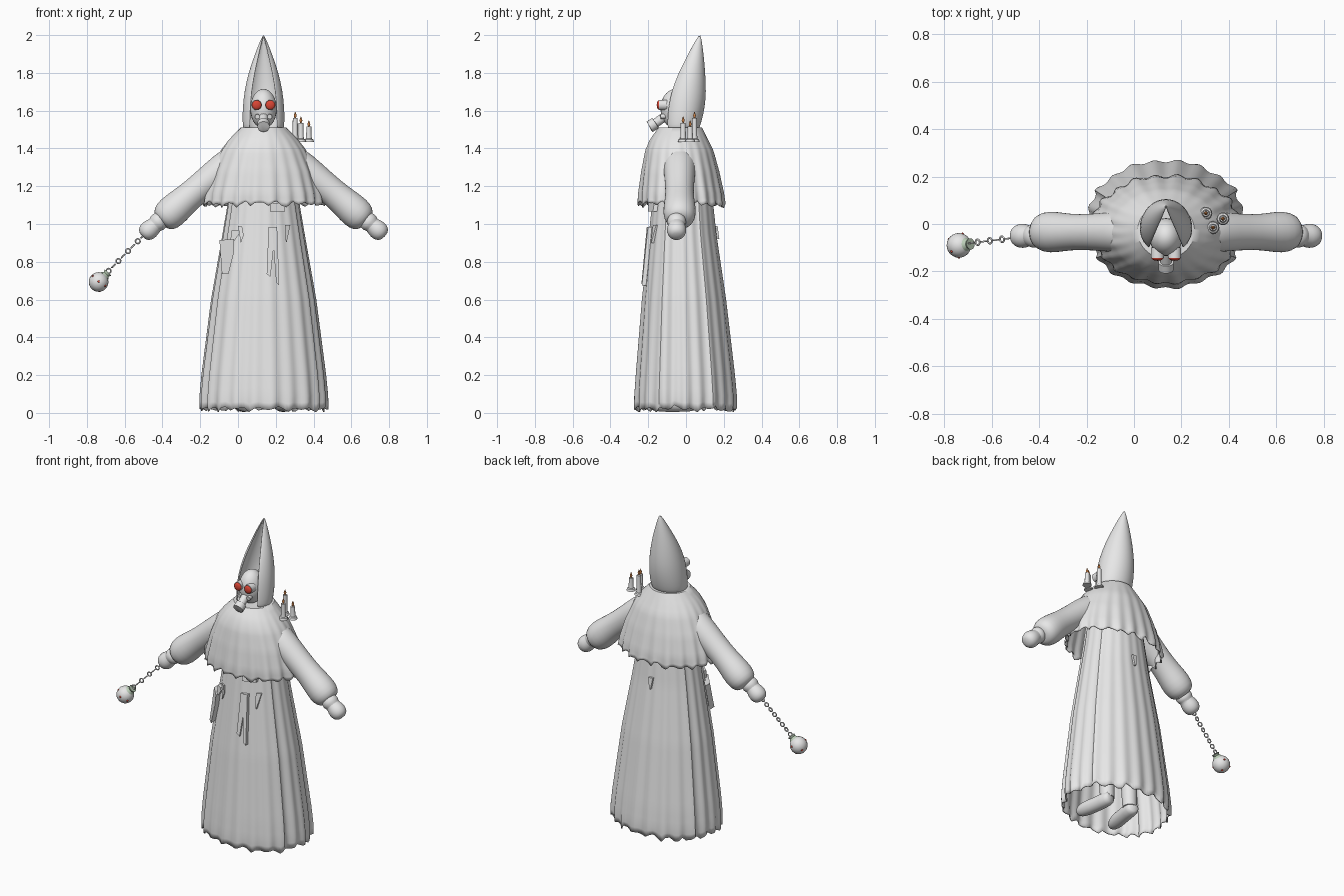
import bpy, bmesh, math, random
from mathutils import Vector, Matrix

if "Cube" in bpy.data.objects:
    bpy.data.objects.remove(bpy.data.objects["Cube"])

random.seed(4)
CX = 0.135          # centre line of the figure


def mat(name, col):
    m = bpy.data.materials.new(name)
    m.diffuse_color = (*col, 1)
    m.use_nodes = True
    m.node_tree.nodes["Principled BSDF"].inputs["Base Color"].default_value = m.diffuse_color
    return m


GREY = mat("pale grey", (0.8, 0.8, 0.8))
RED = mat("lens red", (0.7, 0.06, 0.035))
ORANGE = mat("flame orange", (0.65, 0.24, 0.07))
GREEN = mat("dull green", (0.5, 0.62, 0.48))


def finish(bm, name, m=GREY, angle=40, thick=0, sub=0):
    bmesh.ops.recalc_face_normals(bm, faces=bm.faces)
    me = bpy.data.meshes.new(name)
    bm.to_mesh(me)
    bm.free()
    ob = bpy.data.objects.new(name, me)
    bpy.context.collection.objects.link(ob)
    me.materials.append(m)
    if thick:
        s = ob.modifiers.new("thickness", 'SOLIDIFY')
        s.thickness, s.offset = thick, -1
    if sub:
        ob.modifiers.new("smooth", 'SUBSURF').render_levels = sub
        ob.modifiers["smooth"].levels = sub
    bpy.ops.object.select_all(action='DESELECT')
    ob.select_set(True)
    bpy.context.view_layer.objects.active = ob
    bpy.ops.object.shade_smooth_by_angle(angle=math.radians(angle))
    return ob


def skin(rings, name, closed=True, cap=(0, 0), **kw):
    """Bridge a list of rings of points into a surface."""
    bm = bmesh.new()
    vs = [[bm.verts.new(p) for p in r] for r in rings]
    n = len(vs[0])
    for a, b in zip(vs, vs[1:]):
        for i in range(n if closed else n - 1):
            j = (i + 1) % n
            bm.faces.new((a[i], a[j], b[j], b[i]))
    for end, flag in zip((vs[0], vs[-1]), cap):
        if flag:
            bm.faces.new(end)
    return finish(bm, name, **kw)


def ball(name, loc, scale, m=GREY):
    bm = bmesh.new()
    bmesh.ops.create_uvsphere(bm, u_segments=24, v_segments=14, radius=1)
    bm.transform(Matrix.Translation(loc) @ Matrix.Diagonal((*scale, 1)))
    return finish(bm, name, m)


def tube(name, pts, sides=20, **kw):
    """Round tube through (x, y, z, radius) points."""
    ps = [Vector(p[:3]) for p in pts]
    rings = []
    for i, p in enumerate(ps):
        t = (ps[min(i + 1, len(ps) - 1)] - ps[max(i - 1, 0)]).normalized()
        u = t.cross(Vector((0.01, 1, 0.02))).normalized()
        v = t.cross(u)
        rings.append([p + pts[i][3] * (math.cos(a) * u + math.sin(a) * v)
                      for a in (2 * math.pi * k / sides for k in range(sides))])
    return skin(rings, name, cap=(1, 1), **kw)


def lerp_rows(rows, z):
    """Interpolate (z, values...) rows sorted downward."""
    for a, b in zip(rows, rows[1:]):
        if a[0] >= z >= b[0]:
            t = (a[0] - z) / (a[0] - b[0])
            return [p + (q - p) * t for p, q in zip(a, b)]
    return rows[-1] if z < rows[-1][0] else rows[0]


def cloth(name, rows, steps, folds, panel=0.0, ragged=0.02, cap=(0, 0)):
    """Folded elliptical drape; rows are (z, half width, front y, back y, fold depth)."""
    n = 160
    tear = [random.uniform(0, ragged) + ragged * 0.6 * math.sin(folds * 2 * math.pi * i / n)
            for i in range(0, n, 2)]
    rings = []
    for s in range(steps + 1):
        z0 = rows[0][0] + (rows[-1][0] - rows[0][0]) * s / steps
        z, hx, yf, yb, amp = lerp_rows(rows, z0)
        w = max(0, s - steps + 2) / 2
        ring = []
        for i in range(n):
            a = 2 * math.pi * i / n
            f = 1 + amp * (math.cos(folds * a) + 0.5 * math.cos(9 * a + 1)) / 1.5
            if panel and abs(math.sin(a)) > 0.52:
                f += panel
            t = (tear[i // 2] + tear[((i + 1) // 2) % len(tear)]) / 2
            ring.append((CX + hx * f * math.cos(a),
                         (yf + yb) / 2 + (yb - yf) / 2 * f * math.sin(a), z0 + t * w))
        rings.append(ring)
    return skin(rings, name, cap=cap, angle=45, thick=0.006)


# Robe skirt and shoulder cape
SKIRT = [(1.42, 0.15, -0.14, 0.10, 0.01), (1.10, 0.19, -0.175, 0.14, 0.012),
         (0.95, 0.215, -0.19, 0.155, 0.015), (0.60, 0.275, -0.225, 0.205, 0.02),
         (0.20, 0.325, -0.255, 0.25, 0.025), (0.08, 0.335, -0.262, 0.26, 0.03),
         (0.012, 0.332, -0.26, 0.258, 0.04)]
CAPE = [(1.51, 0.12, -0.145, 0.085, 0.0), (1.45, 0.18, -0.19, 0.115, 0.006),
        (1.39, 0.225, -0.215, 0.145, 0.012), (1.28, 0.275, -0.235, 0.175, 0.02),
        (1.16, 0.31, -0.25, 0.20, 0.03), (1.095, 0.315, -0.25, 0.205, 0.045)]
cloth("robe_skirt", SKIRT, 36, 22, panel=0.03)
cloth("shoulder_cape", CAPE, 18, 22, cap=(1, 0))

# Pointed hood, open at the front: z, half width, front edge y, back y, opening half width
HOOD = [(2.0, 0.004, 0.068, 0.078, 0.002), (1.94, 0.03, 0.03, 0.088, 0.016),
        (1.88, 0.052, 0.0, 0.095, 0.03), (1.80, 0.08, -0.042, 0.102, 0.048),
        (1.70, 0.102, -0.08, 0.107, 0.064), (1.62, 0.11, -0.095, 0.1, 0.07),
        (1.55, 0.112, -0.1, 0.085, 0.072), (1.505, 0.108, -0.1, 0.07, 0.072)]
rings = []
for z, hx, yf, yb, w in HOOD:
    al = math.asin(w / hx)
    c = math.cos(al)
    ring = []
    for k in range(33):
        a = -math.pi / 2 + al + (2 * math.pi - 2 * al) * k / 32
        ring.append((CX + hx * math.cos(a), yf + (yb - yf) * (math.sin(a) + c) / (1 + c), z))
    rings.append(ring)
skin(rings, "hood", closed=False, thick=0.006, sub=1, angle=50)

# Masked head with goggles and breathing filter
ball("masked_head", (CX, -0.055, 1.61), (0.07, 0.08, 0.105))
for s, side in ((-1, "right"), (1, "left")):
    x = CX + s * 0.036
    tube(side + "_goggle_rim", [(x, -0.1, 1.63, 0.028), (x, -0.143, 1.63, 0.028)])
    ball(side + "_goggle_lens", (x, -0.143, 1.63), (0.025, 0.012, 0.025), RED)
    tube(side + "_mask_valve", [(CX + s * 0.03, -0.1, 1.572, 0.013),
                                (CX + s * 0.033, -0.135, 1.568, 0.013)], sides=12)
tube("mask_snout", [(CX, -0.11, 1.57, 0.024), (CX, -0.16, 1.535, 0.024),
                    (CX, -0.161, 1.534, 0.032), (CX, -0.192, 1.515, 0.032),
                    (CX, -0.194, 1.514, 0.02)])

# Sleeves, gloves and shoes, mirrored about the centre line
SLEEVE = [(0.04, 1.36, 0.085), (-0.04, 1.32, 0.09), (-0.12, 1.26, 0.082), (-0.235, 1.165, 0.074),
          (-0.30, 1.11, 0.082), (-0.355, 1.06, 0.09), (-0.395, 1.025, 0.078), (-0.412, 1.01, 0.045)]
GLOVE = [(-0.39, 1.03, 0.04), (-0.415, 1.018, 0.052), (-0.432, 1.002, 0.05), (-0.438, 0.996, 0.041),
         (-0.455, 0.982, 0.05), (-0.478, 0.962, 0.053), (-0.498, 0.944, 0.043), (-0.508, 0.935, 0.02)]
for s, side in ((1, "right"), (-1, "left")):
    def mx(x):
        return CX + s * (x - CX)
    tube(side + "_sleeve", [(mx(x), -0.034, z, r) for x, z, r in SLEEVE], sub=1, angle=60)
    tube(side + "_glove", [(mx(x), -0.05, z, r) for x, z, r in GLOVE], sub=1, angle=60)
    tube(side + "_shoe", [(mx(0.05), 0.06, 0.05, 0.03), (mx(0.045), 0.04, 0.052, 0.046),
                          (mx(0.035), -0.05, 0.047, 0.042), (mx(0.02), -0.13, 0.05, 0.046),
                          (mx(0.012), -0.18, 0.046, 0.036), (mx(0.01), -0.2, 0.044, 0.015)], sub=1, angle=60)
    tube(side + "_leg", [(mx(0.05), 0.02, 0.06, 0.042), (mx(0.05), 0.0, 0.5, 0.055)])

# Chain and hanging censer ball
A, B = Vector((-0.505, -0.058, 0.935)), Vector((-0.685, -0.08, 0.752))
d = (B - A).normalized()
for i in range(8):
    p = A.lerp(B, i / 7)
    q = d.to_track_quat('X', 'Z') @ Matrix.Rotation(math.pi / 2 * (i % 2), 3, 'X').to_quaternion()
    bpy.ops.mesh.primitive_torus_add(major_segments=14, minor_segments=6, major_radius=0.0125,
                                     minor_radius=0.004, location=p, rotation=q.to_euler())
    bpy.context.object.name = f"chain_link_{i + 1}"
    bpy.context.object.data.materials.append(GREY)
    bpy.ops.object.shade_smooth()
C = Vector((-0.738, -0.09, 0.693))
ball("censer_ball", C, (0.052, 0.052, 0.052))
for k, e in enumerate(((0, -1, 0.05), (-0.6, -0.5, 0.6), (0.7, -0.6, -0.4), (-0.8, 0.5, -0.2),
                       (0.3, 0.95, 0.1), (0.1, 0.3, -0.95))):
    ball(f"censer_stud_{k + 1}", C + Vector(e).normalized() * 0.05, (0.006,) * 3, RED)
tube("censer_neck", [(*(C - d * t), r) for t, r in ((0.045, 0.028), (0.058, 0.018), (0.07, 0.024))],
     m=GREEN)

# Shoulder candles with dishes and flames
for k, (x, y, top) in enumerate(((0.303, 0.045, 1.56), (0.333, -0.015, 1.535), (0.375, 0.022, 1.515))):
    tube(f"candle_{k + 1}", [(x, y, 1.435, 0.027), (x, y, 1.448, 0.023), (x, y, 1.452, 0.016),
                             (x, y, 1.47, 0.014), (x, y, top, 0.013)], sides=16)
    tube(f"flame_{k + 1}", [(x, y, top - 0.002, 0.003), (x, y, top + 0.014, 0.008),
                            (x, y, top + 0.034, 0.001)], sides=10, m=ORANGE)


# Hanging pieces that follow the robe surface
def hanging(name, outline, depth, back=False):
    bm = bmesh.new()
    layers = []
    for off in (-0.004, depth):
        ring = []
        for x, z in outline:
            _, hx, yf, yb, _ = lerp_rows(SKIRT, z)
            c = math.sqrt(max(0.05, 1 - ((x - CX) / (hx * 1.03)) ** 2))
            y = (yf + yb) / 2 + (1 if back else -1) * ((yb - yf) / 2 * 1.04 * c + off)
            ring.append(bm.verts.new((x, y, z)))
        layers.append(ring)
        bm.faces.new(ring)
    for i in range(len(outline)):
        j = (i + 1) % len(outline)
        bm.faces.new((layers[0][i], layers[0][j], layers[1][j], layers[1][i]))
    return finish(bm, name, angle=20)


hanging("holster", [(-0.098, 0.915), (-0.02, 0.92), (-0.022, 0.85), (-0.05, 0.735), (-0.085, 0.735),
                    (-0.09, 0.8)], 0.045)
hanging("holster_handle", [(-0.04, 0.91), (-0.02, 0.91), (0.012, 0.955), (0.005, 0.97),
                           (-0.035, 0.965)], 0.025)
hanging("short_belt_strap", [(0.162, 0.985), (0.2, 0.985), (0.172, 0.72), (0.152, 0.735)], 0.012)
hanging("long_belt_strap", [(0.18, 0.985), (0.207, 0.985), (0.218, 0.675), (0.202, 0.69)], 0.018)
hanging("belt_buckle", [(0.17, 1.11), (0.25, 1.11), (0.25, 1.065), (0.17, 1.065)], 0.02)
hanging("right_belt_tab", [(0.0, 0.99), (0.022, 0.985), (0.03, 0.94), (0.015, 0.9)], 0.01)
hanging("left_belt_tab", [(0.25, 0.995), (0.277, 0.995), (0.257, 0.9), (0.25, 0.92)], 0.01)
hanging("back_belt_tab", [(0.12, 0.99), (0.15, 0.99), (0.14, 0.92), (0.13, 0.92)], 0.01, back=True)
